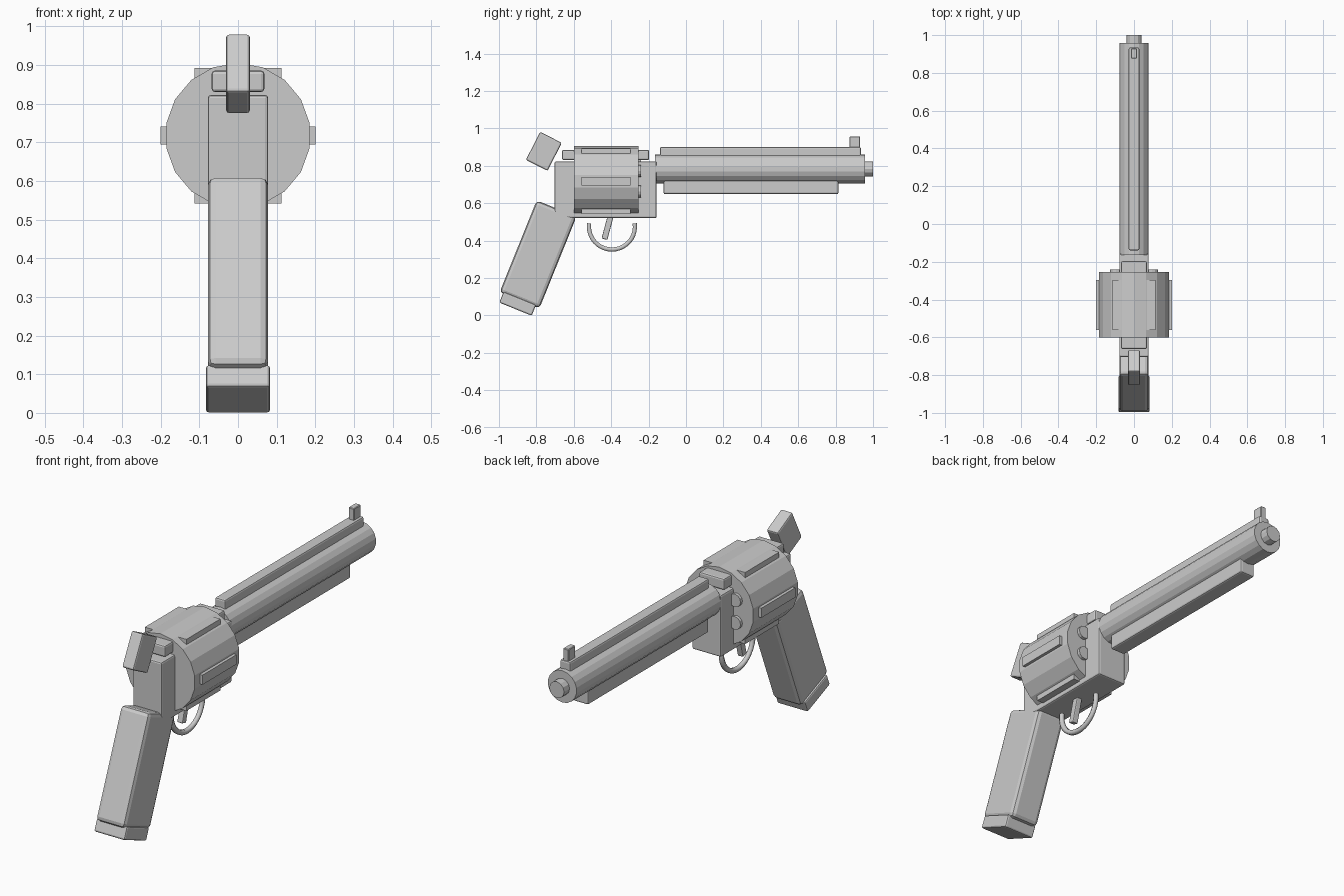
import bpy, math
from math import radians, sin, cos

if "Cube" in bpy.data.objects:
    bpy.data.objects.remove(bpy.data.objects["Cube"])

steel = bpy.data.materials.new("grey")
steel.diffuse_color = (0.6, 0.6, 0.6, 1)
steel.use_nodes = True
steel.node_tree.nodes["Principled BSDF"].inputs["Base Color"].default_value = steel.diffuse_color


def finish(name, bevel=0.0, segments=2):
    ob = bpy.context.object
    ob.name = name
    ob.data.materials.append(steel)
    if bevel:
        m = ob.modifiers.new("bevel", 'BEVEL')
        m.width, m.segments, m.limit_method = bevel, segments, 'ANGLE'
    return ob


def box(name, x, y, z, tilt=0, bevel=0.008, segments=2):
    """x, y, z are (min, max) spans; tilt turns the box about its own x axis."""
    spans = (x, y, z)
    bpy.ops.mesh.primitive_cube_add(size=1, location=[(a + b) / 2 for a, b in spans])
    bpy.context.object.scale = [b - a for a, b in spans]
    bpy.ops.object.transform_apply(location=False, rotation=False, scale=True)
    ob = finish(name, bevel, segments)
    ob.rotation_euler.x = radians(tilt)
    return ob


def around(c, size):
    return (c - size / 2, c + size / 2)


def rod(name, r, y0, y1, x, z, sides):
    """Flat-sided cylinder lying along y, with one corner pointing up."""
    bpy.ops.mesh.primitive_cylinder_add(vertices=sides, radius=r, depth=y1 - y0,
                                        location=(x, (y0 + y1) / 2, z),
                                        rotation=(radians(90), 0, 0))
    return finish(name)


# Frame and top strap
box("frame", (-0.078, 0.078), (-0.703, -0.157), (0.52, 0.822))
box("top_strap", (-0.068, 0.068), (-0.662, -0.197), (0.83, 0.885))

# Drum with six raised bars and six chamber ends
DRUM_Z = 0.717
rod("drum", 0.188, -0.60, -0.255, 0, DRUM_Z, 18)
for i in range(6):
    a = radians(60 * i)
    bx, bz = 0.175 * cos(a), DRUM_Z + 0.175 * sin(a)
    box("drum_bar", around(bx, 0.05), (-0.56, -0.297), around(bz, 0.047), bevel=0)
    a += radians(30)
    rod("chamber_end", 0.032, -0.30, -0.24, 0.11 * cos(a), DRUM_Z + 0.11 * sin(a), 12)

# Barrel, muzzle, rib, lower rod housing and front sight
rod("barrel", 0.078, -0.165, 0.957, 0, 0.783, 18)
rod("muzzle", 0.040, 0.90, 1.0, 0, 0.783, 12)
box("barrel_rib", (-0.028, 0.028), (-0.14, 0.935), (0.84, 0.90))
box("rod_housing", (-0.04, 0.04), (-0.12, 0.815), (0.648, 0.73))
box("front_sight", (-0.015, 0.015), (0.875, 0.93), (0.88, 0.957), bevel=0.003, segments=1)

# Hammer, grip and butt plate
box("hammer", (-0.031, 0.031), around(-0.76, 0.13), around(0.877, 0.168), tilt=-27)
box("grip", (-0.078, 0.078), around(-0.791, 0.23), around(0.326, 0.53), tilt=-22, bevel=0.02)
box("butt_plate", (-0.083, 0.083), around(-0.900, 0.187), around(0.062, 0.062), tilt=-22)

# Trigger and its curved guard
box("trigger", (-0.015, 0.015), around(-0.418, 0.032), around(0.475, 0.14), tilt=-15, bevel=0.005)
curve = bpy.data.curves.new("trigger_guard", 'CURVE')
curve.dimensions = '3D'
curve.bevel_depth, curve.bevel_resolution, curve.use_fill_caps = 0.013, 1, True
path = curve.splines.new('POLY')
STEPS = 20
path.points.add(STEPS)
for i, p in enumerate(path.points):
    a = radians(-188 + 196 * i / STEPS)
    p.co = (0, -0.396 + 0.123 * cos(a), 0.475 + 0.123 * sin(a), 1)
curve.materials.append(steel)
guard = bpy.data.objects.new("trigger_guard", curve)
bpy.context.collection.objects.link(guard)
